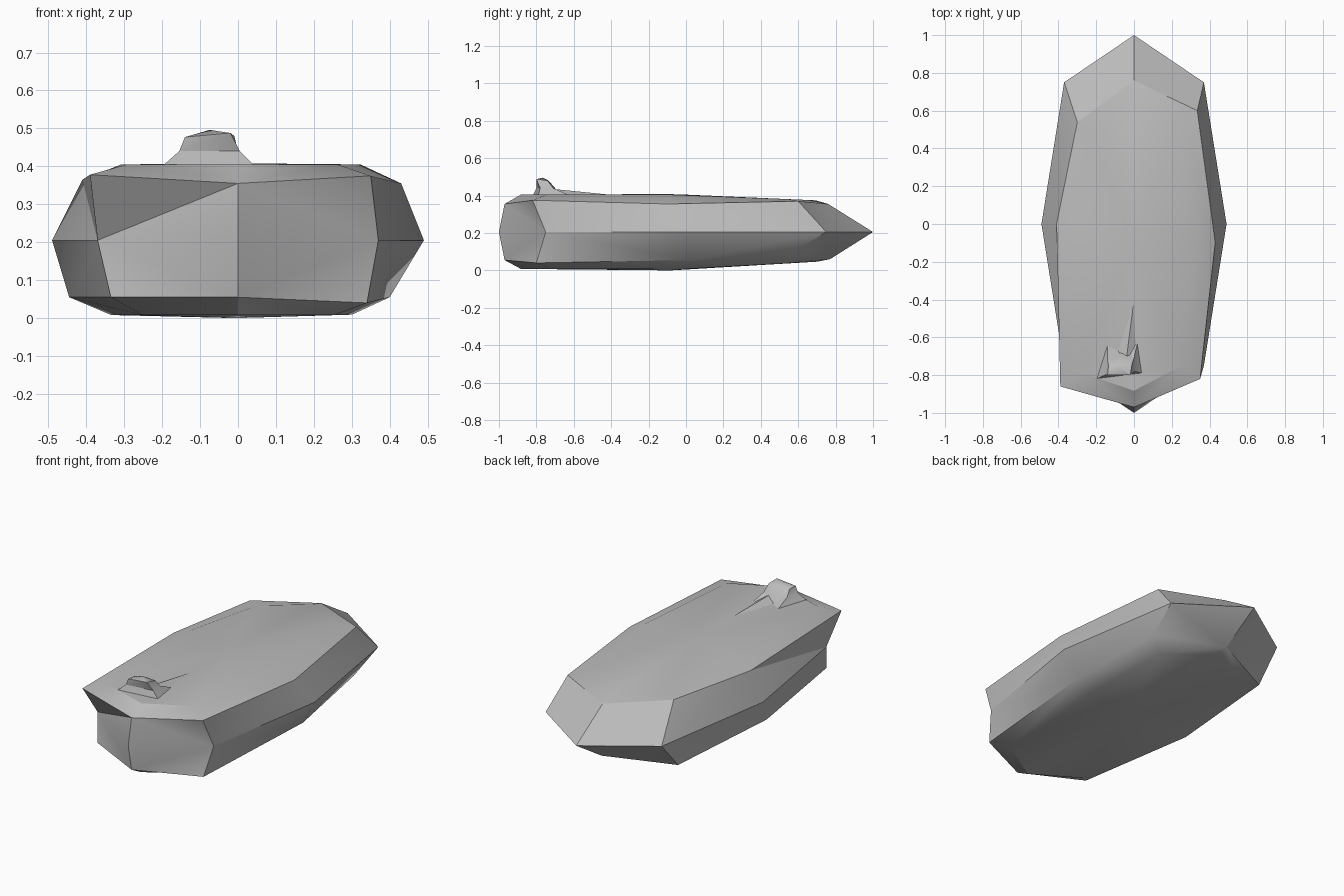
import bpy
import bmesh
from math import radians

default_cube = bpy.data.objects.get("Cube")
if default_cube:
    bpy.data.objects.remove(default_cube, do_unlink=True)

stone = bpy.data.materials.new("stone grey")
stone.use_nodes = True
stone_colour = (0.5, 0.5, 0.5, 1)
stone.diffuse_color = stone_colour
stone.node_tree.nodes["Principled BSDF"].inputs["Base Color"].default_value = stone_colour


def finish(name, mesh_builder, smooth_angle):
    """Turn a bmesh into a shaded stone object."""
    bmesh.ops.recalc_face_normals(mesh_builder, faces=mesh_builder.faces)
    mesh = bpy.data.meshes.new(name)
    mesh_builder.to_mesh(mesh)
    mesh_builder.free()
    mesh.materials.append(stone)
    obj = bpy.data.objects.new(name, mesh)
    bpy.context.collection.objects.link(obj)
    bpy.ops.object.select_all(action="DESELECT")
    obj.select_set(True)
    bpy.context.view_layer.objects.active = obj
    bpy.ops.object.shade_smooth_by_angle(angle=radians(smooth_angle))
    return obj


def loft(rings, cap_heights):
    """Join rings with triangles and close both ends with a fan."""
    builder = bmesh.new()
    loops = [[builder.verts.new(point) for point in ring] for ring in rings]
    count = len(loops[0])
    for level, (low, high) in enumerate(zip(loops, loops[1:])):
        for i in range(count):
            j = (i + 1) % count
            # the crease runs from an outer corner to a girdle point
            if (i + level) % 2:
                triangles = (low[i], low[j], high[j]), (low[i], high[j], high[i])
            else:
                triangles = (low[i], low[j], high[i]), (low[j], high[j], high[i])
            for triangle in triangles:
                builder.faces.new(triangle)
    for loop, height in zip((loops[0], loops[-1]), cap_heights):
        x = sum(v.co.x for v in loop) / count
        y = sum(v.co.y for v in loop) / count
        centre = builder.verts.new((x, y, height))
        for i in range(count):
            builder.faces.new((loop[i], loop[(i + 1) % count], centre))
    return builder


def inset(ring, base_height, back_slope):
    """Shrink a rim inward to a gently sloping shelf."""
    return [(x * 0.75, y * 0.91, base_height + back_slope * max(0, y))
            for x, y, z in ring]


# Slab rims, each running from the front tip round by the left side
bottom_rim = [
    (0, -.97, .055), (.34, -.8, .04), (.4, .02, .055), (.34, .57, .1),
    (0, .77, .06), (-.37, .6, .04), (-.445, -.1, .055), (-.335, -.8, .055)]
girdle = [
    (0, -1, .205), (.37, -.75, .205), (.49, 0, .205), (.37, .75, .205),
    (0, 1, .205), (-.37, .75, .205), (-.49, 0, .205), (-.37, -.75, .205)]
top_rim = [
    (0, -.97, .355), (.35, -.82, .375), (.43, -.1, .355), (.335, .6, .37),
    (0, .76, .355), (-.3, .54, .375), (-.41, 0, .365), (-.39, -.86, .378)]

# Slab body
finish("stone_slab", loft(
    [inset(bottom_rim, .008, .05), bottom_rim, girdle, top_rim,
     inset(top_rim, .405, -.04)], (0, .408)), 30)

# Knob standing near the front, with two pointed feet behind
knob_foot = [(-.2, -.82, .4), (.045, -.79, .4), (.02, -.62, .4),
             (-.06, -.67, .4), (-.14, -.63, .4)]
knob_waist = [(-.155, -.8, .44), (.005, -.78, .44), (0, -.71, .44),
              (-.06, -.7, .44), (-.14, -.72, .44)]
knob_crown = [(-.14, -.8, .477), (-.02, -.8, .488), (-.01, -.74, .48),
              (-.07, -.735, .48), (-.135, -.75, .475)]
finish("knob", loft([knob_foot, knob_waist, knob_crown], (.4, .496)), 30)

# Low ridge trailing behind the knob
ridge = bmesh.new()
for point in ((-.11, -.72, .4), (.02, -.66, .4), (-.04, -.71, .435), (0, -.4, .404)):
    ridge.verts.new(point)
bmesh.ops.convex_hull(ridge, input=ridge.verts)
finish("tail_ridge", ridge, 30)
